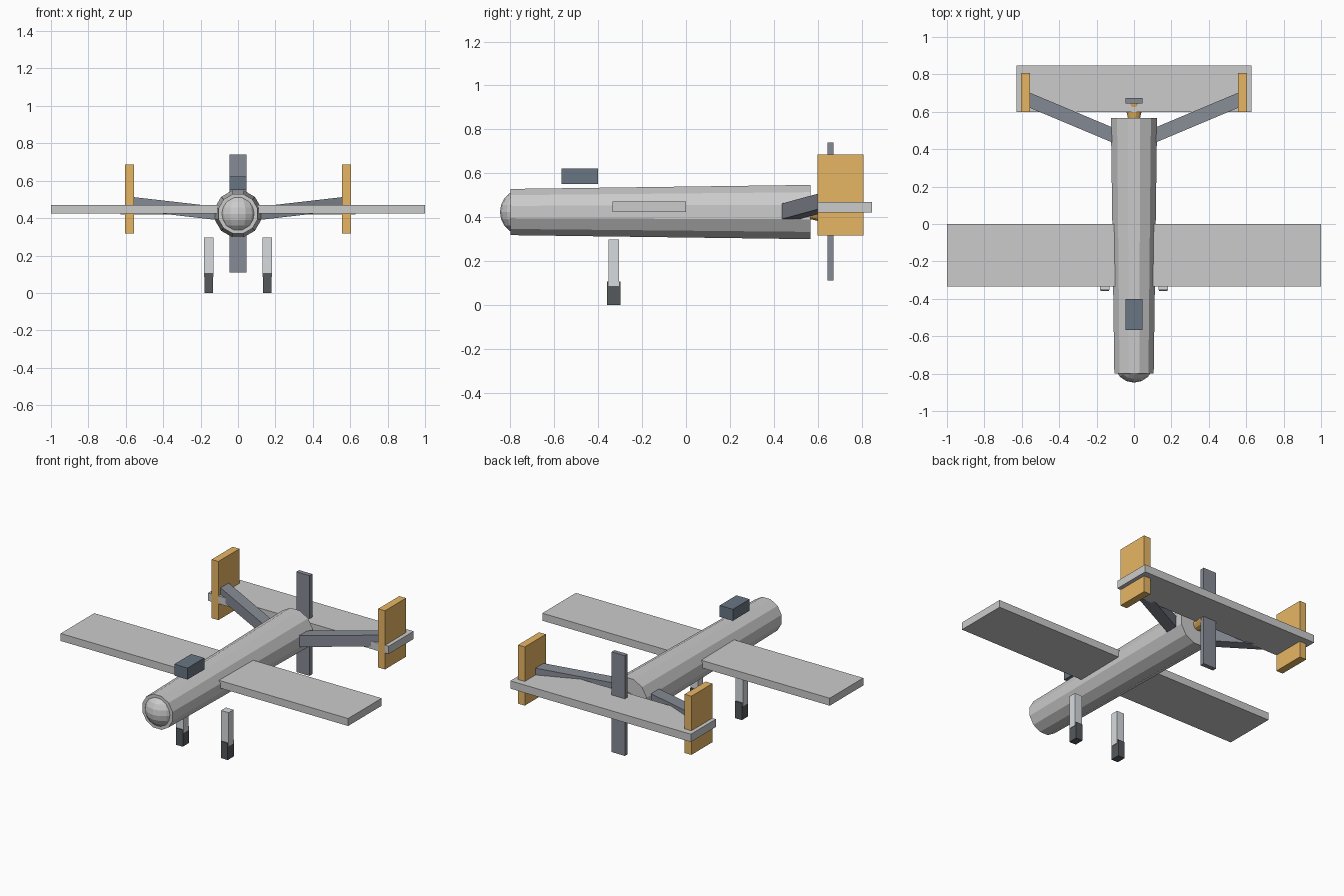
import bpy, bmesh, math
from mathutils import Matrix

if "Cube" in bpy.data.objects:
    bpy.data.objects.remove(bpy.data.objects["Cube"])


def material(name, rgb):
    m = bpy.data.materials.new(name)
    m.diffuse_color = (*rgb, 1)
    m.use_nodes = True
    m.node_tree.nodes["Principled BSDF"].inputs["Base Color"].default_value = m.diffuse_color
    return m


ORANGE = material("orange", (0.8, 0.47, 0.13))
SLATE = material("slate", (0.24, 0.26, 0.30))
GLASS = material("dark_glass", (0.14, 0.18, 0.23))
RUBBER = material("rubber", (0.09, 0.10, 0.11))
STRUT = material("strut_metal", (0.68, 0.71, 0.74))


def finish(name, bm, mat=None):
    bmesh.ops.recalc_face_normals(bm, faces=bm.faces)
    mesh = bpy.data.meshes.new(name)
    bm.to_mesh(mesh)
    bm.free()
    ob = bpy.data.objects.new(name, mesh)
    bpy.context.collection.objects.link(ob)
    if mat:
        mesh.materials.append(mat)
    return ob


def box(name, x, y, z, mat=None, shear=(0, 0)):
    """Box from (min, max) ranges; shear moves y and z per unit of x from its start."""
    bm = bmesh.new()
    bmesh.ops.create_cube(bm, size=1)
    for v in bm.verts:
        dx = (x[1] - x[0]) * (v.co.x + 0.5)
        v.co = (x[0] + dx,
                y[0] + (y[1] - y[0]) * (v.co.y + 0.5) + shear[0] * dx,
                z[0] + (z[1] - z[0]) * (v.co.z + 0.5) + shear[1] * dx)
    return finish(name, bm, mat)


def tube(name, y0, y1, r0, r1, sides, mat=None):
    """Tapered cylinder along y with a flat facet on top."""
    bm = bmesh.new()
    rings = []
    for y, r in ((y0, r0), (y1, r1)):
        angles = [2 * math.pi * (i + 0.5) / sides for i in range(sides)]
        rings.append([bm.verts.new((r * math.cos(a), y, AXIS_Z + r * math.sin(a))) for a in angles])
    for i in range(sides):
        j = (i + 1) % sides
        bm.faces.new((rings[0][i], rings[0][j], rings[1][j], rings[1][i]))
    bm.faces.new(rings[0])
    bm.faces.new(rings[1])
    return finish(name, bm, mat)


AXIS_Z = 0.423

# Fuselage and rounded nose
tube("fuselage", -0.80, 0.567, 0.109, 0.128, 12)
bm = bmesh.new()
bmesh.ops.create_uvsphere(bm, u_segments=16, v_segments=10, radius=0.106,
                          matrix=Matrix.Translation((0, -0.742, AXIS_Z)))
finish("nose", bm)

# Main wing, tailplane and canopy
box("wing", (-1, 1), (-0.334, 0), (0.424, 0.471))
box("tailplane", (-0.628, 0.628), (0.60, 0.848), (0.42, 0.469))
box("canopy", (-0.046, 0.046), (-0.567, -0.40), (0.55, 0.622), GLASS)

# Pusher propeller and hub
tube("propeller_hub", 0.56, 0.655, 0.032, 0.055, 12, ORANGE)
box("propeller", (-0.046, 0.046), (0.645, 0.673), (0.11, 0.74), SLATE)

# Mirrored parts: tail booms, fins, landing gear
for side, s in (("left", -1), ("right", 1)):
    parts = [
        box(side + "_tail_boom", (0.095, 0.575), (0.427, 0.508), (0.388, 0.459), SLATE, (0.42, 0.115)),
        box(side + "_fin", (0.556, 0.603), (0.599, 0.808), (0.317, 0.686), ORANGE),
        box(side + "_gear_strut", (0.130, 0.183), (-0.354, -0.306), (0.085, 0.297), STRUT),
        box(side + "_wheel", (0.133, 0.180), (-0.359, -0.298), (0, 0.106), RUBBER),
    ]
    if s < 0:
        for ob in parts:
            ob.data.transform(Matrix.Scale(-1, 4, (1, 0, 0)))
            ob.data.flip_normals()
